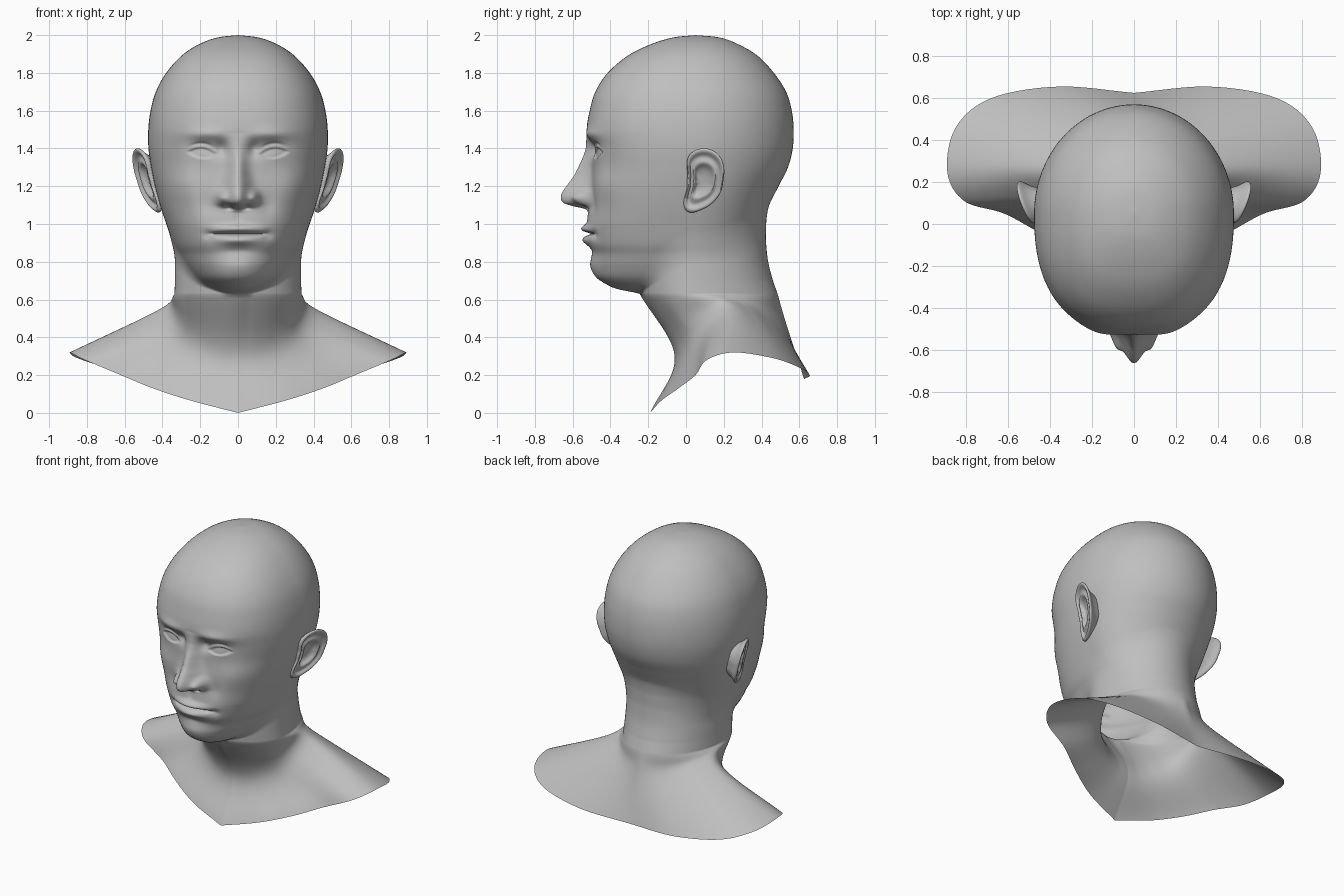
import bpy, bmesh
from math import sin, cos, pi, exp, radians

default_cube = bpy.data.objects.get("Cube")
if default_cube:
    bpy.data.objects.remove(default_cube, do_unlink=True)

CENTRE_Y = 0.05
COLUMNS = 90

clay = bpy.data.materials.new("clay grey")
clay.use_nodes = True
clay.diffuse_color = (0.52, 0.52, 0.52, 1)
clay.node_tree.nodes["Principled BSDF"].inputs["Base Color"].default_value = clay.diffuse_color


# Helpers: smooth interpolation
def spline(points, t):
    """Point at parameter t on a smooth curve through the given tuples."""
    last = len(points) - 1
    i = max(0, min(int(t), last - 1))
    f = t - i
    b, c = points[i], points[i + 1]
    a = points[i - 1] if i > 0 else [2 * p - q for p, q in zip(b, c)]
    d = points[i + 2] if i + 2 <= last else [2 * q - p for p, q in zip(b, c)]
    return [q + f / 2 * (r - p + f * (2 * p - 5 * q + 4 * r - s + f * (3 * (q - r) + s - p)))
            for p, q, r, s in zip(a, b, c, d)]


def lookup(table, z):
    """Values of a table sorted by falling height, at height z."""
    if z >= table[0][0]:
        return table[0]
    for i in range(len(table) - 1):
        upper, lower = table[i][0], table[i + 1][0]
        if z >= lower:
            return spline(table, i + (upper - z) / (upper - lower))
    return table[-1]


def bump(x, z, at_x, at_z, size_x, size_z):
    return exp(-((x - at_x) / size_x) ** 2 - ((z - at_z) / size_z) ** 2)


def clamp(value):
    return max(0.0, min(1.0, value))


# Head sections: height, half width, front, back
HEAD = [
    (2.0, 0.0, 0.05, 0.05), (1.987, 0.11, -0.07, 0.18), (1.95, 0.21, -0.19, 0.28),
    (1.89, 0.30, -0.31, 0.38), (1.8, 0.38, -0.415, 0.465), (1.7, 0.435, -0.48, 0.53),
    (1.6, 0.463, -0.51, 0.56), (1.5, 0.475, -0.525, 0.57), (1.4, 0.474, -0.51, 0.565),
    (1.3, 0.46, -0.50, 0.54), (1.2, 0.44, -0.505, 0.49), (1.1, 0.413, -0.515, 0.44),
    (1.0, 0.38, -0.525, 0.4), (0.9, 0.345, -0.52, 0.37), (0.84, 0.315, -0.5, 0.36),
    (0.78, 0.285, -0.495, 0.35), (0.72, 0.245, -0.475, 0.35), (0.68, 0.2, -0.42, 0.35),
    (0.655, 0.15, -0.36, 0.35), (0.63, 0.1, -0.23, 0.3),
]
# Neck sections: height, half width, front, back
NECK = [
    (1.25, 0.22, -0.15, 0.32), (1.1, 0.29, -0.2, 0.4), (1.0, 0.315, -0.23, 0.42),
    (0.9, 0.328, -0.25, 0.424), (0.8, 0.333, -0.25, 0.435), (0.7, 0.334, -0.245, 0.46),
    (0.63, 0.336, -0.235, 0.485),
]
# Nose ridge: height, projection, half width
NOSE = [
    (1.48, 0.0, 0.06), (1.43, 0.014, 0.05), (1.38, 0.03, 0.045), (1.3, 0.07, 0.048),
    (1.25, 0.095, 0.054), (1.2, 0.128, 0.062), (1.16, 0.15, 0.068), (1.13, 0.15, 0.07),
    (1.11, 0.132, 0.068), (1.095, 0.085, 0.06), (1.08, 0.02, 0.05), (1.06, 0.0, 0.05),
]
# Foot of the neck, then open lower edge, from front to back
NECK_FOOT = [
    (0, -0.06, 0.30), (0.1, -0.05, 0.31), (0.2, -0.02, 0.34), (0.31, 0.04, 0.39),
    (0.385, 0.13, 0.48), (0.42, 0.24, 0.545), (0.37, 0.35, 0.53), (0.28, 0.43, 0.5),
    (0.15, 0.49, 0.48), (0, 0.525, 0.49),
]
LOWER_EDGE = [
    (0, -0.19, 0.0), (0.25, -0.13, 0.065), (0.45, -0.04, 0.13), (0.62, 0.05, 0.2),
    (0.81, 0.11, 0.28), (0.89, 0.25, 0.32), (0.85, 0.46, 0.29), (0.68, 0.6, 0.24),
    (0.36, 0.655, 0.2), (0, 0.625, 0.18),
]


def radius(section, angle, front_power):
    """Distance from the axis to a superellipse section."""
    _, width, front, back = section
    facing = cos(angle)
    power = front_power if facing > 0 else 2
    depth = CENTRE_Y - front if facing > 0 else back - CENTRE_Y
    across = abs(sin(angle)) / max(width, 1e-4)
    along = abs(facing) / max(depth, 1e-4)
    return (across ** power + along ** power) ** (-1 / power)


def face_relief(x, z):
    """Forward projection of the facial features."""
    # Nose, nostril wings and nostrils
    _, projection, half = lookup(NOSE, z)
    out = projection * exp(-(x / half) ** 2)
    out += 0.05 * bump(x, z, 0.085, 1.14, 0.028, 0.035)
    out -= 0.03 * bump(x, z, 0.045, 1.092, 0.018, 0.014)
    # Brow, socket and inner corner of the eye
    out += 0.016 * bump(x, z, 0.17, 1.475, 0.1, 0.032)
    out -= 0.03 * bump(x, z, 0.17, 1.395, 0.085, 0.05)
    out -= 0.022 * bump(x, z, 0.085, 1.4, 0.03, 0.04)
    # Eyeball, almond opening and lid crease
    out += 0.02 * bump(x, z, 0.187, 1.38, 0.065, 0.042)
    offset = (x - 0.187) / 0.08
    level = 1.375 + 0.008 * offset
    arch = 1 - offset * offset
    if arch > 0:
        out -= 0.012 * clamp((0.03 * arch - abs(z - level)) / 0.006)
        out -= 0.008 * arch * exp(-((z - level - 0.02 - 0.032 * arch) / 0.008) ** 2)
    # Cheek and fold beside the nose
    out += 0.018 * bump(x, z, 0.29, 1.2, 0.1, 0.09)
    out -= 0.01 * bump(x, z, 0.16, 1.1, 0.04, 0.06)
    # Lips, mouth line, corners and chin
    out += 0.03 * bump(x, z, 0, 0.975, 0.11, 0.022)
    out += 0.026 * bump(x, z, 0, 0.914, 0.1, 0.024)
    out -= 0.03 * clamp((0.16 - x) / 0.05) * exp(-((z - 0.948) / 0.009) ** 2)
    out -= 0.012 * bump(x, z, 0.16, 0.945, 0.025, 0.025)
    out -= 0.007 * bump(x, z, 0, 1.04, 0.02, 0.035)
    out -= 0.008 * bump(x, z, 0, 0.86, 0.09, 0.022)
    out += 0.012 * bump(x, z, 0, 0.775, 0.1, 0.045)
    return out


def head_point(section, angle):
    z = section[0]
    power = 2.1 + 0.35 * clamp((z - 0.7) / 0.3)
    r = radius(section, angle, power)
    # Blend the skull and jaw softly into the neck
    if z < 1.25:
        neck = radius(lookup(NECK, z), angle, 2)
        blend = 0.05
        overlap = max(blend - abs(r - neck), 0)
        r = max(r, neck) + overlap * overlap / (4 * blend)
    x, y = r * sin(angle), CENTRE_Y - r * cos(angle)
    if angle < 1.4 and z > 0.7:
        y -= face_relief(x, z)
    return (x, y, z)


def make_surface(name, rows, wrap=False):
    """Skin a grid of points and mirror it to the other side."""
    bm = bmesh.new()
    grid = [[bm.verts.new(p) for p in row] for row in rows]
    count = len(rows[0])
    for upper, lower in zip(grid, grid[1:]):
        for j in range(count if wrap else count - 1):
            k = (j + 1) % count
            bm.faces.new((upper[j], lower[j], lower[k], upper[k]))
    bmesh.ops.remove_doubles(bm, verts=bm.verts, dist=0.0004)
    mesh = bpy.data.meshes.new(name)
    bm.to_mesh(mesh)
    bm.free()
    mesh.materials.append(clay)
    obj = bpy.data.objects.new(name, mesh)
    bpy.context.collection.objects.link(obj)
    bpy.ops.object.select_all(action='DESELECT')
    bpy.context.view_layer.objects.active = obj
    obj.select_set(True)
    bpy.ops.object.shade_smooth_by_angle(angle=radians(75))
    obj.modifiers.new("Mirror", 'MIRROR')
    return obj


# Head, neck and shoulders: columns gather towards the face
turns = [j / COLUMNS for j in range(COLUMNS + 1)]
angles = [pi * (0.35 * v + 0.65 * v * v) for v in turns]
rows = []
for span in range(len(HEAD) - 1):
    steps = 20 if 7 <= span <= 13 else 6
    for step in range(steps):
        section = spline(HEAD, span + step / steps)
        rows.append([head_point(section, a) for a in angles])

collar = [head_point(HEAD[-1], a) for a in angles]
BODY_ROWS = 26
for i in range(BODY_ROWS + 1):
    row = []
    for start, angle in zip(collar, angles):
        place = angle / pi * (len(NECK_FOOT) - 1)
        path = [start, spline(NECK_FOOT, place), spline(LOWER_EDGE, place)]
        row.append(spline(path, 2 * i / BODY_ROWS))
    rows.append(row)
make_surface("head_and_shoulders", rows)

# Ears: outline radii every thirty degrees, then rings of size and height
OUTLINE = [0.108, 0.13, 0.162, 0.172, 0.152, 0.095, 0.085, 0.1, 0.185, 0.152, 0.125, 0.112]
RINGS = [
    (0, -0.028), (0.2, -0.028), (0.4, -0.022), (0.5, 0), (0.58, 0.006), (0.68, -0.006),
    (0.78, -0.008), (0.86, 0.008), (0.94, 0.012), (1, 0.004), (1, -0.006), (0.93, -0.016),
    (0.8, -0.035), (0.7, -0.08),
]
looped = [(r,) for r in OUTLINE[-2:] + OUTLINE + OUTLINE[:2]]
EAR_COLUMNS = 48
ear_rows = []
for size, height in RINGS:
    row = []
    for j in range(EAR_COLUMNS):
        turn = j / EAR_COLUMNS
        reach = size * spline(looped, 2 + turn * len(OUTLINE))[0]
        y = 0.09 + reach * cos(2 * pi * turn)
        z = 1.23 + reach * sin(2 * pi * turn)
        row.append((0.445 + 0.38 * y + 0.25 * (z - 1.2) + height, y, z))
    ear_rows.append(row)
ears = make_surface("ears", ear_rows, wrap=True)
ears.modifiers.new("Smooth", 'SUBSURF').levels = 1
